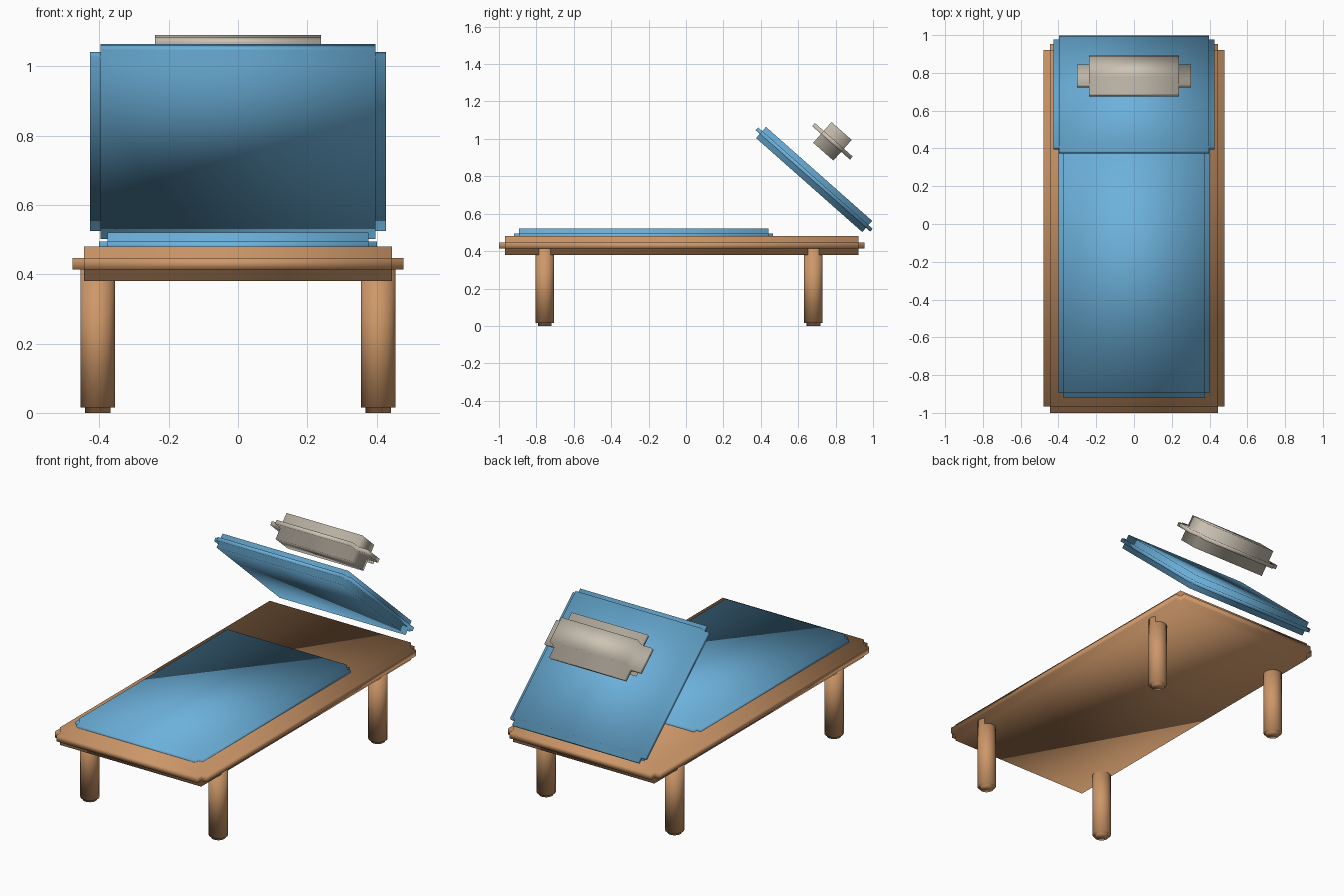
import bpy
import bmesh
import math
from mathutils import Matrix, Vector

if "Cube" in bpy.data.objects:
    bpy.data.objects.remove(bpy.data.objects["Cube"], do_unlink=True)


def make_material(name, rgb):
    mat = bpy.data.materials.new(name)
    mat.use_nodes = True
    color = (*rgb, 1.0)
    mat.diffuse_color = color
    mat.node_tree.nodes["Principled BSDF"].inputs["Base Color"].default_value = color
    return mat


wood = make_material("warm wood", (0.61, 0.31, 0.14))
blue = make_material("sky blue vinyl", (0.15, 0.44, 0.71))
cream = make_material("cream cloth", (0.61, 0.55, 0.46))


def add_object(name, bm, mat, location, tilt=0.0):
    bmesh.ops.recalc_face_normals(bm, faces=bm.faces)
    for face in bm.faces:
        face.smooth = True
    mesh = bpy.data.meshes.new(name)
    bm.to_mesh(mesh)
    bm.free()
    mesh.materials.append(mat)
    obj = bpy.data.objects.new(name, mesh)
    obj.location = location
    obj.rotation_euler.x = math.radians(tilt)
    bpy.context.collection.objects.link(obj)
    return obj


def stepped_slab(name, half_size, step, mat, location, tilt=0.0):
    """Box whose edges are notched: an inner core with every side pushed out."""
    bm = bmesh.new()
    core = Vector(half_size) - Vector((step, step, step))
    bmesh.ops.create_cube(bm, size=2.0, matrix=Matrix.Diagonal((*core, 1.0)))
    bm.normal_update()
    pushed = bmesh.ops.extrude_discrete_faces(bm, faces=bm.faces[:])["faces"]
    for face in pushed:
        center = face.calc_center_median()
        axis = max(range(3), key=lambda i: abs(center[i]) / core[i])
        offset = Vector()
        offset[axis] = math.copysign(step, center[axis])
        bmesh.ops.translate(bm, verts=face.verts[:], vec=offset)
    return add_object(name, bm, mat, location, tilt)


def turned_leg(name, x, y, sides=32):
    """Round leg with a narrower stepped foot and top."""
    bm = bmesh.new()
    rings = []
    for radius, z in ((0.037, 0), (0.037, 0.015), (0.05, 0.015),
                      (0.05, 0.42), (0.037, 0.42), (0.037, 0.435)):
        rings.append([bm.verts.new((radius * math.cos(2 * math.pi * i / sides),
                                    radius * math.sin(2 * math.pi * i / sides), z))
                      for i in range(sides)])
    for low, high in zip(rings, rings[1:]):
        for i in range(sides):
            j = (i + 1) % sides
            bm.faces.new((low[i], low[j], high[j], high[i]))
    bm.faces.new(rings[0])
    bm.faces.new(rings[-1])
    return add_object(name, bm, wood, (x, y, 0))


# Wooden table top and legs
stepped_slab("table_top", (0.478, 0.977, 0.05), 0.033, wood, (0, -0.023, 0.43))
for end, y in (("front", -0.755), ("back", 0.681)):
    for side, x in (("left", 0.405), ("right", -0.405)):
        turned_leg(f"{end}_{side}_leg", x, y)

# Flat mattress
stepped_slab("mattress", (0.401, 0.692, 0.04), 0.025, blue, (0, -0.227, 0.48))

# Tilted backrest and headrest pillow
TILT = -41.5
stepped_slab("backrest", (0.427, 0.409, 0.04), 0.03, blue, (0, 0.685, 0.783), TILT)
stepped_slab("headrest_pillow", (0.302, 0.135, 0.074), 0.063, cream,
             (0, 0.783, 0.987), TILT)
